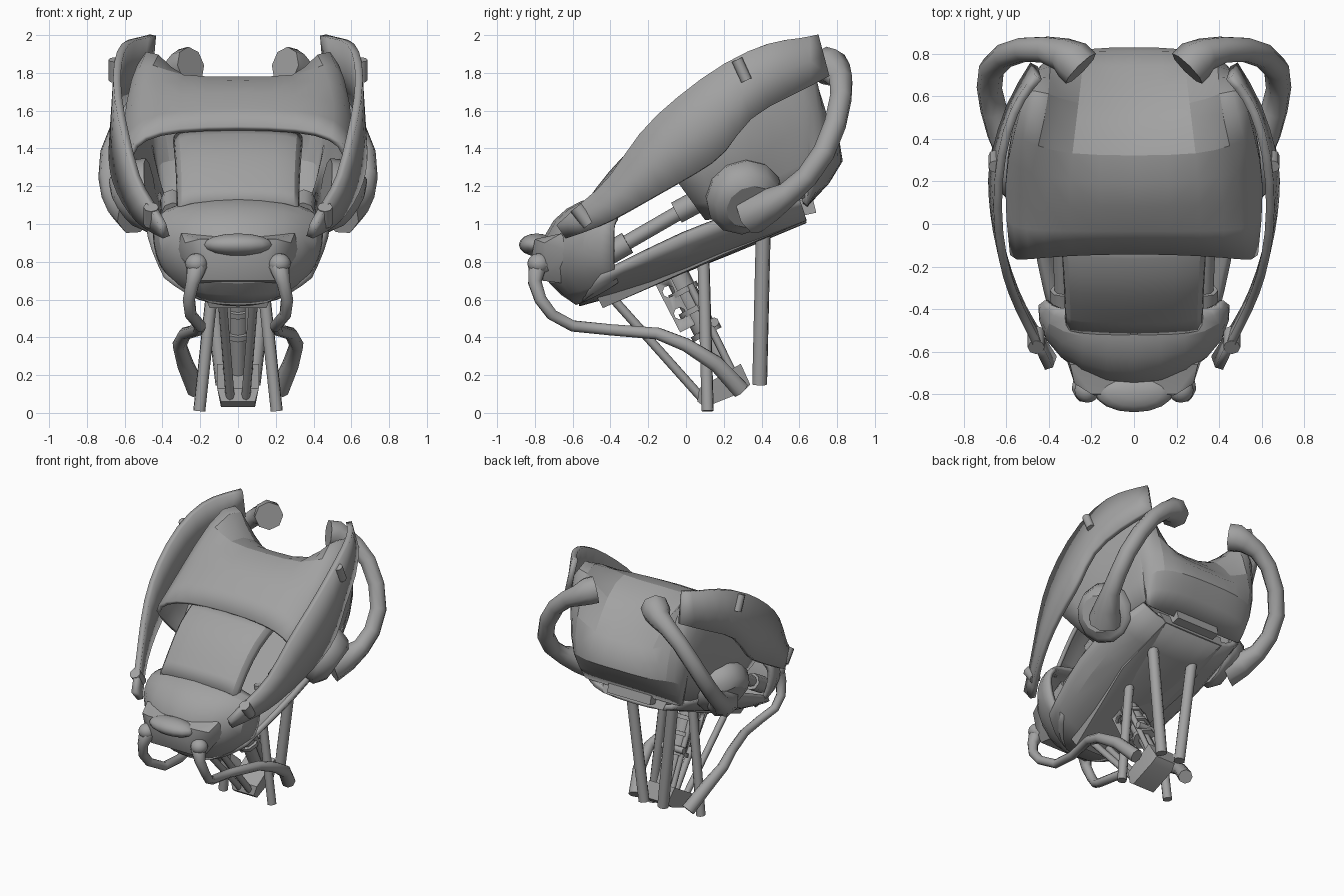
import bpy, bmesh, math
from mathutils import Vector

grey = bpy.data.materials.new('dark_grey')
grey.diffuse_color = (.36, .36, .36, 1)


def finish(ob, mirror=False, angle=40):
    bpy.ops.object.select_all(action='DESELECT')
    ob.select_set(True)
    bpy.context.view_layer.objects.active = ob
    bpy.ops.object.shade_smooth_by_angle(angle=math.radians(angle))
    ob.data.materials.clear()
    ob.data.materials.append(grey)
    if mirror:
        ob.modifiers.new('Mirror', 'MIRROR')
    return ob


def from_bmesh(name, bm):
    bmesh.ops.recalc_face_normals(bm, faces=bm.faces[:])
    me = bpy.data.meshes.new(name)
    bm.to_mesh(me)
    bm.free()
    ob = bpy.data.objects.new(name, me)
    bpy.context.collection.objects.link(ob)
    return ob


def patch(name, rows, thick=0.03, level=1):
    """Curved panel through rows of points on the +x side, mirrored."""
    bm = bmesh.new()
    g = [[bm.verts.new(p) for p in r] for r in rows]
    for a, b in zip(g, g[1:]):
        for i in range(len(a) - 1):
            bm.faces.new((a[i], a[i + 1], b[i + 1], b[i]))
    ob = finish(from_bmesh(name, bm), True)
    s = ob.modifiers.new('Smooth', 'SUBSURF')
    s.levels = s.render_levels = level
    s.boundary_smooth = 'PRESERVE_CORNERS'
    t = ob.modifiers.new('Thickness', 'SOLIDIFY')
    t.thickness, t.offset = thick, 0
    return ob


def hull(name, pts, angle=25):
    """Convex solid from +x points and their mirror images."""
    bm = bmesh.new()
    for x, y, z in pts:
        bm.verts.new((x, y, z))
        bm.verts.new((-x, y, z))
    bmesh.ops.convex_hull(bm, input=bm.verts[:])
    return finish(from_bmesh(name, bm), angle=angle)


def tube(name, pts, radii, mirror=True, res=2):
    cu = bpy.data.curves.new(name, 'CURVE')
    cu.dimensions, cu.bevel_depth, cu.bevel_resolution = '3D', 1.0, res
    cu.use_fill_caps = True
    sp = cu.splines.new('POLY')
    sp.points.add(len(pts) - 1)
    for q, p, r in zip(sp.points, pts, radii):
        q.co, q.radius = (*p, 1), r
    ob = bpy.data.objects.new(name, cu)
    bpy.context.collection.objects.link(ob)
    bpy.ops.object.select_all(action='DESELECT')
    ob.select_set(True)
    bpy.context.view_layer.objects.active = ob
    bpy.ops.object.convert(target='MESH')
    return finish(bpy.context.object, mirror, 50)


def rod(name, a, b, r, mirror=True):
    return tube(name, [a, b], [r, r], mirror)


def ball(name, loc, scale, mirror=False):
    bm = bmesh.new()
    bmesh.ops.create_uvsphere(bm, u_segments=16, v_segments=8, radius=1)
    bmesh.ops.scale(bm, vec=scale, verts=bm.verts)
    bmesh.ops.translate(bm, vec=loc, verts=bm.verts)
    return finish(from_bmesh(name, bm), mirror, 60)


# Big domed shell: front edge, ridge, sloping back between raised corner horns
patch('head_shell', [
    [(0, -.13, 1.51), (.33, -.14, 1.5), (.5, -.16, 1.46), (.59, -.17, 1.38), (.55, -.02, 1.2), (.43, .1, 1.03)],
    [(0, .08, 1.7), (.33, .09, 1.69), (.53, .12, 1.63), (.63, .2, 1.52), (.58, .25, 1.2), (.42, .3, 1.04)],
    [(0, .32, 1.81), (.33, .33, 1.8), (.44, .37, 1.86), (.58, .42, 1.86), (.55, .45, 1.4), (.42, .48, 1.08)],
    [(0, .55, 1.67), (.3, .56, 1.67), (.41, .65, 2.0), (.50, .65, 1.98), (.53, .64, 1.55), (.42, .62, 1.14)],
    [(0, .74, 1.49), (.26, .74, 1.49), (.41, .73, 1.6), (.48, .7, 1.58), (.48, .66, 1.42), (.4, .63, 1.15)],
    [(0, .88, 1.36), (.24, .88, 1.35), (.39, .81, 1.33), (.45, .72, 1.29), (.43, .65, 1.2), (.4, .63, 1.13)],
    [(0, .63, 1.1), (.2, .63, 1.1), (.33, .63, 1.1), (.39, .63, 1.1), (.4, .63, 1.11), (.4, .62, 1.12)],
])

# Long curved side plates
patch('side_plate', [
    [(.40, -.68, 1.00), (.38, -.63, .93)], [(.47, -.53, 1.13), (.49, -.46, .98)],
    [(.54, -.40, 1.23), (.56, -.33, 1.05)], [(.60, -.25, 1.49), (.63, -.12, 1.17)],
    [(.64, -.05, 1.67), (.66, .06, 1.27)], [(.645, .2, 1.86), (.67, .22, 1.37)],
    [(.60, .45, 1.97), (.655, .32, 1.57)], [(.53, .6, 1.98), (.59, .56, 1.68)],
    [(.45, .69, 2.0), (.47, .75, 1.78)]], .04)
rod('plate_peg_rear', (.655, .27, 1.87), (.655, .32, 1.76), .03)
rod('plate_peg_front', (.46, -.58, 1.09), (.46, -.51, 1.0), .04)

# Forehead panel
patch('forehead_panel', [[(0, y - .01, z + .02), (.2, y, z + .015), (.31 + w, y + .01, z), (.315 + w, y + .04, z - .05)]
                         for y, z, w in ((-.51, 1.1, 0), (-.4, 1.25, 0), (-.25, 1.41, .01), (-.06, 1.49, .02))], .02)

# Rounded face
patch('face_bowl', [
    [(0, -.4, 1.14), (.22, -.4, 1.12), (.37, -.4, 1.07), (.41, -.36, 1.03)],
    [(0, -.55, 1.13), (.25, -.53, 1.11), (.42, -.47, 1.06), (.43, -.38, 1.0)],
    [(0, -.72, 1.03), (.25, -.67, 1.01), (.44, -.53, .97), (.44, -.38, .93)],
    [(0, -.79, .85), (.25, -.73, .85), (.43, -.54, .84), (.42, -.38, .83)],
    [(0, -.75, .68), (.2, -.69, .69), (.35, -.52, .71), (.39, -.38, .76)],
    [(0, -.58, .58), (.15, -.56, .59), (.26, -.46, .63), (.32, -.36, .7)]])
hull('face_mask', [(.3, -.66, .95), (.28, -.75, .9), (.26, -.74, .78), (.2, -.76, .7), (.2, -.6, .68),
                   (.2, -.8, .92), (.15, -.82, .82), (.33, -.6, .85)], 45)
ball('nose', (0, -.79, .89), (.185, .095, .06))

# Lower jaw hull and slab with rear latch
patch('jaw', [
    [(.38, -.45, .73), (.28, -.52, .65), (.13, -.57, .59), (0, -.57, .58)],
    [(.44, -.2, .86), (.38, -.2, .76), (.2, -.2, .69), (0, -.2, .68)],
    [(.49, .15, 1.03), (.43, .2, .92), (.24, .2, .85), (0, .2, .84)],
    [(.42, .6, 1.13), (.36, .62, 1.08), (.28, .63, 1.03), (0, .63, 1.02)]], .04)
hull('jaw_slab', [(.15, -.44, .555), (.18, -.48, .63), (.27, .2, .84), (.3, .2, .93),
                  (.25, .64, 1.02), (.28, .6, 1.11)])
hull('rear_latch', [(.18, .6, 1.04), (.18, .57, 1.12), (.18, .69, 1.06), (.18, .67, 1.14)])

# Ear housings and large rear pipes
tube('ear_housing', [(.46, .3, 1.15), (.53, .31, 1.14), (.57, .33, 1.11), (.6, .34, 1.09)],
     [.2, .21, .18, .13], res=4)
tube('rear_pipe', [(.25, .73, 1.84), (.29, .77, 1.83), (.34, .8, 1.8), (.42, .82, 1.76), (.52, .82, 1.67),
                   (.61, .79, 1.53), (.67, .73, 1.38), (.68, .64, 1.25), (.66, .54, 1.16), (.61, .44, 1.1), (.54, .34, 1.06)],
     [.1, .1, .08, .065, .06, .06, .06, .06, .065, .09, .12])

# Side struts between face and shell
rod('strut', (.33, -.42, .84), (.35, .1, 1.14), .04)
rod('strut_front_collar', (.33, -.45, .82), (.335, -.31, .9), .06)
rod('strut_rear_collar', (.345, -.05, 1.06), (.35, .08, 1.13), .06)

# Front hoses
tube('front_hose', [(.2, -.72, .8), (.22, -.79, .77), (.24, -.8, .69), (.26, -.77, .6), (.25, -.71, .52), (.2, -.6, .46),
                    (.21, -.4, .44), (.28, -.15, .42), (.31, 0, .36), (.28, .16, .26), (.22, .29, .12)],
     [.06, .055, .038, .034, .032, .032, .032, .034, .038, .045, .05])
ball('hose_joint', (.22, -.78, .79), (.06, .06, .055), True)

# Neck posts and diagonal bars
rod('neck_post', (.205, .115, .01), (.11, .09, .9), .033)
rod('rear_post', (.08, .39, .15), (.18, .41, 1.0), .04)
rod('diagonal_bar', (.04, .1, .06), (.085, -.4, .62), .024)

# Central piston with rings
rod('piston', (0, -.06, .75), (0, .27, .12), .045, False)
rod('piston_sleeve', (0, -.06, .75), (0, .1, .44), .065, False)
for i, (y, z) in enumerate(((-.02, .66), (.035, .56), (.1, .44))):
    rod('piston_ring_%d' % i, (0, y, z), (0, y + .014, z - .026), .085, False)
rod('cross_pin', (-.09, .15, .48), (.09, .15, .48), .025, False)
rod('piston_rail', (.06, .02, .68), (.06, .28, .15), .02)

# Perforated link plates beside the piston
d, n = Vector((0, .46, -.89)), Vector((0, .89, .46))
for side in (-.05, .05):
    link = hull('link_plate', [tuple(Vector((.012, -.06, .58)) + d * a + n * b)
                               for a in (-.15, .15) for b in (-.045, .045)])
    link.location.x = side
    for k in (-.07, .06):
        c = Vector((0, -.06, .58)) + d * k
        cut = rod('link_hole_cutter', (side - .04, c.y, c.z), (side + .04, c.y, c.z), .032, False)
        cut.hide_render = cut.hide_viewport = True
        m = link.modifiers.new('Hole', 'BOOLEAN')
        m.operation, m.object = 'DIFFERENCE', cut

# Base block
hull('base_block', [(.09, .06, .06), (.09, .1, .03), (.09, .3, .11), (.08, .34, .15),
                    (.11, .29, .26), (.11, .07, .13)])
